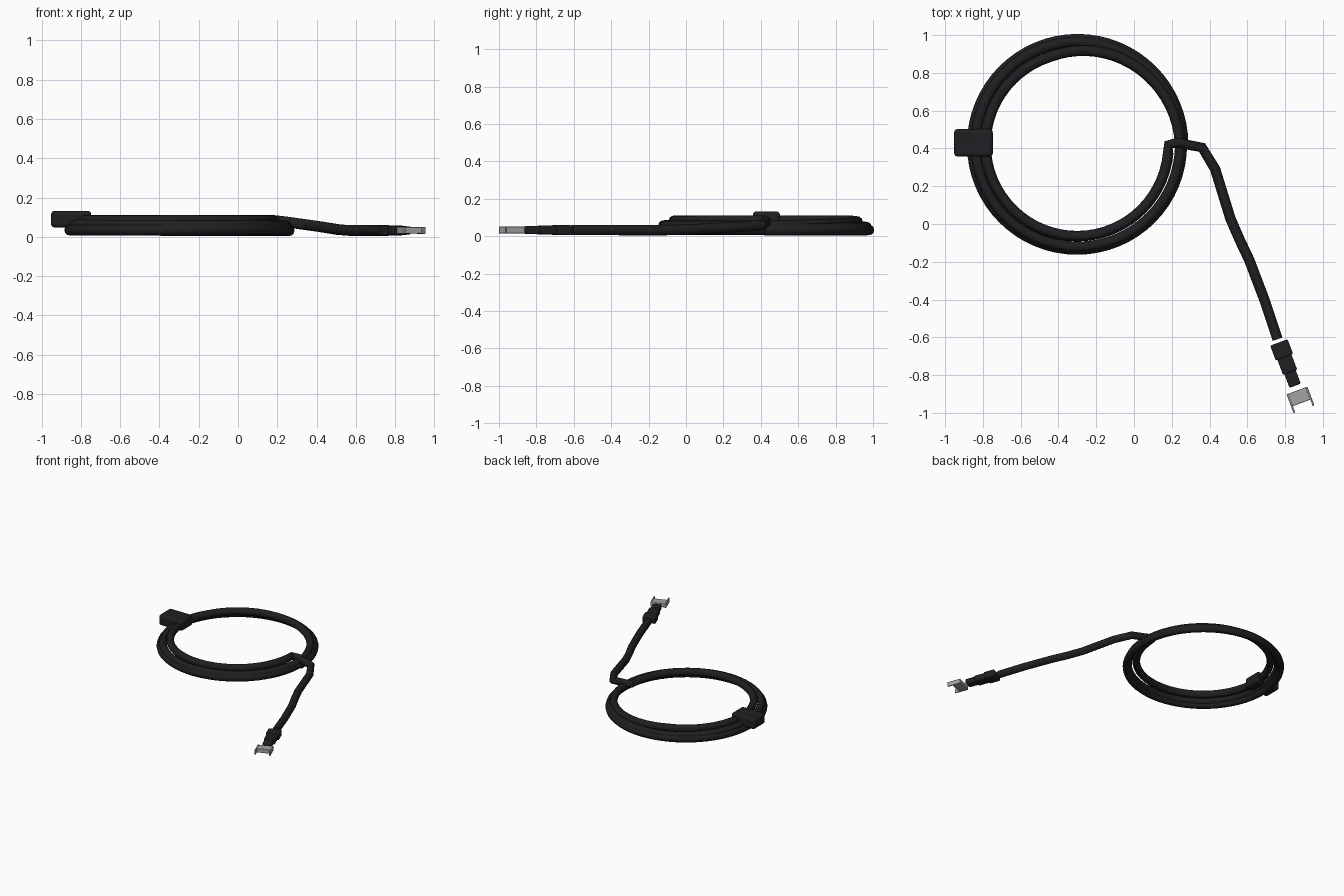
import bpy, math
from mathutils import Vector

if "Cube" in bpy.data.objects:
    bpy.data.objects.remove(bpy.data.objects["Cube"])


def material(name, color):
    m = bpy.data.materials.new(name)
    m.diffuse_color = (*color, 1)
    m.use_nodes = True
    m.node_tree.nodes["Principled BSDF"].inputs["Base Color"].default_value = m.diffuse_color
    return m


BLACK = material("black rubber", (0.014, 0.014, 0.016))
STEEL = material("bare metal", (0.36, 0.36, 0.38))
CX, CY, R = -0.30, 0.42, 0.028


def block(name, center, size, mat, yaw=0, bevel=0.008):
    bpy.ops.mesh.primitive_cube_add(size=1, location=center, rotation=(0, 0, yaw))
    o = bpy.context.object
    o.name = name
    o.scale = size
    bpy.ops.object.transform_apply(location=False, rotation=False, scale=True)
    b = o.modifiers.new("bevel", "BEVEL")
    b.width, b.segments = bevel, 3
    o.data.materials.append(mat)
    bpy.ops.object.shade_smooth_by_angle()
    return o


def lerp_keys(keys, t):
    for a, b in zip(keys, keys[1:]):
        if t <= b[0]:
            f = (t - a[0]) / (b[0] - a[0])
            return [a[i] + f * (b[i] - a[i]) for i in (1, 2)]
    return keys[-1][1:]


# Coil: three turns, (turn, radius, height)
keys = [(0, .56, .032), (1, .553, .038), (1.5, .537, .06), (2, .545, .055),
        (2.3, .487, .083), (3, .483, .083)]
pts = []
STEPS = 64
for i in range(3 * STEPS + 1):
    t = i / STEPS
    r, z = lerp_keys(keys, t)
    a = t * math.tau
    pts.append((CX + r * math.cos(a), CY + r * math.sin(a), z))

# Loose tail leaving the coil
pts += [(.23, .43, .078), (.36, .405, .06), (.43, .29, .05), (.51, .03, .037),
        (.56, -.085, .033), (.61, -.19, .032), (.69, -.40, .033), (.76, -.61, .033)]

curve = bpy.data.curves.new("cable", "CURVE")
curve.dimensions = "3D"
curve.bevel_depth, curve.bevel_resolution, curve.use_fill_caps = R, 4, True
sp = curve.splines.new("POLY")
sp.points.add(len(pts) - 1)
for p, co in zip(sp.points, pts):
    p.co = (*co, 1)
cable = bpy.data.objects.new("cable", curve)
bpy.context.collection.objects.link(cable)
curve.materials.append(BLACK)
bpy.ops.object.select_all(action="DESELECT")
cable.select_set(True)
bpy.context.view_layer.objects.active = cable
bpy.ops.object.convert(target="MESH")
bpy.ops.object.shade_smooth_by_angle()

# Plug on the coil
block("coil_plug", (-.85, .43, .09), (.205, .145, .085), BLACK, bevel=.018)

# Stepped strain relief and fork terminal, laid along the tail direction
axis = Vector((.352, -.936, 0))
side = Vector((.936, .352, 0))
start = Vector((.767, -.627, .033))
yaw = math.atan2(axis.y, axis.x)


def along(name, d0, d1, width, height, mat, off=0, bevel=.008):
    c = start + axis * (d0 + d1) / 2 + side * off
    return block(name, c, (d1 - d0, width, height), mat, yaw, bevel)


along("relief_large", 0, .085, .098, .052, BLACK)
along("relief_middle", .08, .17, .08, .047, BLACK)
along("relief_small", .165, .245, .064, .042, BLACK)
along("terminal_plate", .272, .342, .11, .032, STEEL, 0, .004)
for s, n in ((1, "left"), (-1, "right")):
    along("terminal_prong_" + n, .272, .378, .010, .036, STEEL, s * .054, .003)
